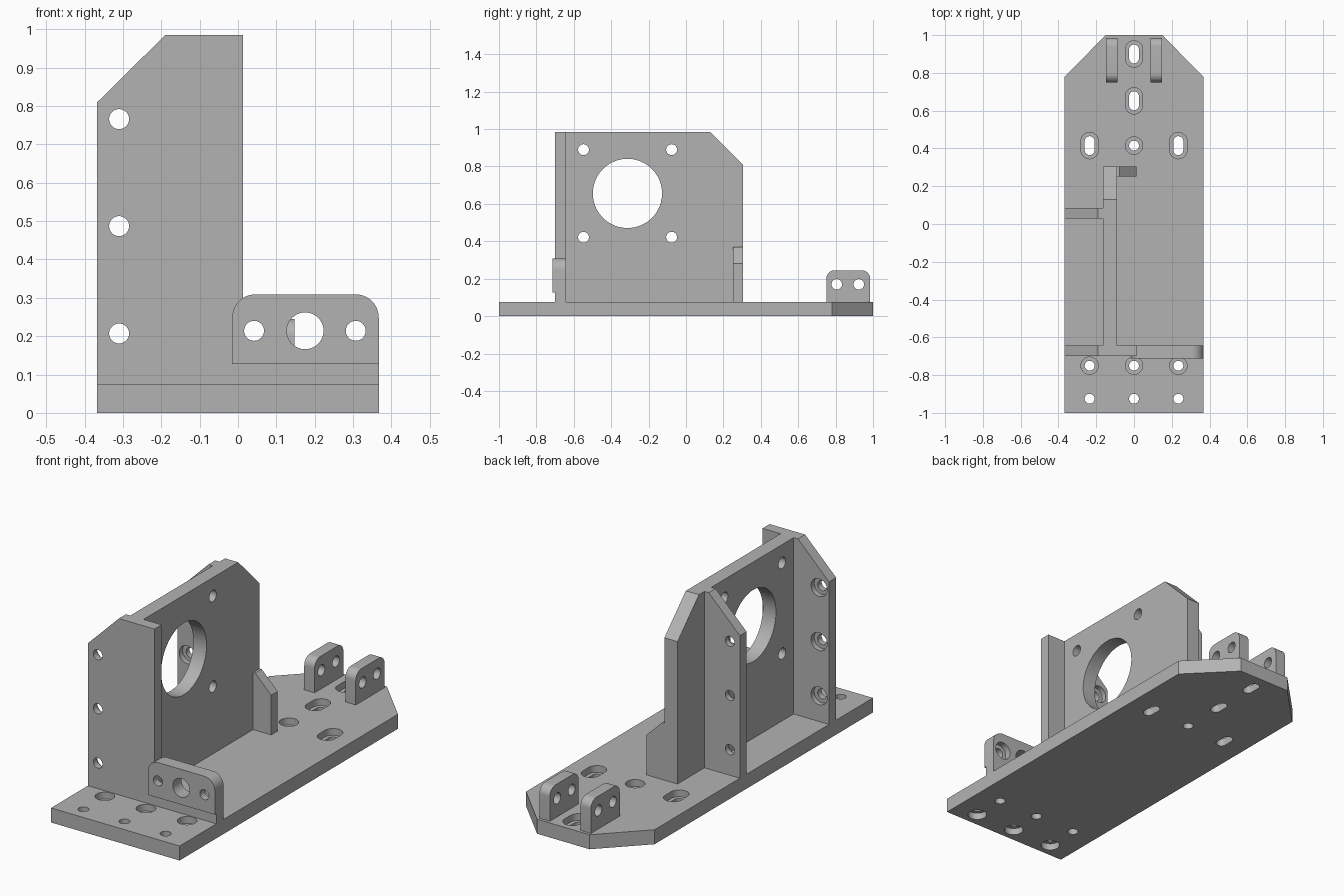
import bpy, bmesh, math

cube = bpy.data.objects.get("Cube")
if cube:
    bpy.data.objects.remove(cube, do_unlink=True)

grey = bpy.data.materials.new("machined grey")
grey.use_nodes = True
COLOUR = (0.45, 0.45, 0.45, 1)
grey.diffuse_color = COLOUR
grey.node_tree.nodes["Principled BSDF"].inputs["Base Color"].default_value = COLOUR

# Axis maps: outline (u, v) swept along w
AXES = {"x": lambda u, v, w: (w, u, v),
        "y": lambda u, v, w: (u, w, v),
        "z": lambda u, v, w: (u, v, w)}


def prisms(name, axis, outlines, lo, hi):
    """One object holding a straight extrusion of every outline."""
    place = AXES[axis]
    bm = bmesh.new()
    for outline in outlines:
        ends = [[bm.verts.new(place(u, v, w)) for u, v in outline] for w in (lo, hi)]
        bm.faces.new(ends[0])
        bm.faces.new(ends[1])
        n = len(outline)
        for i in range(n):
            j = (i + 1) % n
            bm.faces.new((ends[0][i], ends[0][j], ends[1][j], ends[1][i]))
    bmesh.ops.recalc_face_normals(bm, faces=bm.faces)
    mesh = bpy.data.meshes.new(name)
    bm.to_mesh(mesh)
    bm.free()
    mesh.materials.append(grey)
    obj = bpy.data.objects.new(name, mesh)
    bpy.context.collection.objects.link(obj)
    return obj


def rect(u0, u1, v0, v1):
    return [(u0, v0), (u1, v0), (u1, v1), (u0, v1)]


def arc(u, v, r, start, end, steps):
    return [(u + r * math.cos(a), v + r * math.sin(a))
            for a in (math.radians(start + (end - start) * i / steps) for i in range(steps + 1))]


def round_top(u0, u1, v0, v1, r):
    return ([(u0, v0), (u1, v0)] + arc(u1 - r, v1 - r, r, 0, 90, 10)
            + arc(u0 + r, v1 - r, r, 90, 180, 10))


def hole(u, v, r, half=0, steps=40):
    """Circle, or a slot along v when half is given."""
    if half:
        return arc(u, v + half, r, 0, 180, 16) + arc(u, v - half, r, 180, 360, 16)
    return arc(u, v, r, 0, 360, steps)[:-1]


def cut(obj, axis, outlines, lo, hi):
    """Subtract extruded outlines and bake the result."""
    cutter = prisms("cutter", axis, outlines, lo, hi)
    cutter.hide_render = True
    mod = obj.modifiers.new("holes", "BOOLEAN")
    mod.operation, mod.solver, mod.object = "DIFFERENCE", "EXACT", cutter
    graph = bpy.context.evaluated_depsgraph_get()
    baked = bpy.data.meshes.new_from_object(obj.evaluated_get(graph))
    obj.modifiers.clear()
    obj.data = baked
    bpy.data.objects.remove(cutter, do_unlink=True)


W, T, TOP = 0.367, 0.075, 0.985      # half width, base thickness, overall height
R, BORE = 0.026, 0.046               # screw hole and counterbore radii
parts = []

# Base plate with chamfered rear corners
base = prisms("base_plate", "z", [[(-W, -1), (W, -1), (W, 0.78), (0.15, 1), (-0.15, 1), (-W, 0.78)]], 0, T)
front_rows = [[(x, y) for x in (-0.235, 0, 0.235)] for y in (-0.75, -0.925)]
slots = [(0, 0.9), (0, 0.652), (-0.235, 0.415), (0.235, 0.415)]
cut(base, "z", [hole(x, y, R) for row in front_rows for x, y in row]
    + [hole(0, 0.415, R)] + [hole(x, y, R, 0.024) for x, y in slots], -0.1, 0.2)
cut(base, "z", [hole(x, y, BORE) for x, y in front_rows[0] + [(0, 0.415)]]
    + [hole(x, y, BORE, 0.024) for x, y in slots], 0.04, 0.2)
cut(base, "z", [hole(x, y, BORE) for x, y in front_rows[1]], -0.1, 0.035)
parts.append(base)

# Front plate and middle flange share a chamfer and a column of screws
column = [(-0.31, z) for z in (0.766, 0.487, 0.207)]
for name, right, y0, y1, bore in (("front_plate", 0.013, -0.7, -0.642, (-0.668, -0.5)),
                                  ("middle_flange", -0.165, 0.03, 0.085, (-0.1, 0.057))):
    plate = prisms(name, "y", [[(-W, T), (right, T), (right, TOP), (-0.19, TOP), (-W, 0.81)]], y0, y1)
    cut(plate, "y", [hole(x, z, R) for x, z in column], y0 - 0.1, y1 + 0.1)
    cut(plate, "y", [hole(x, z, BORE) for x, z in column], *bore)
    parts.append(plate)

# Motor web with large bore and four mounting holes
web = prisms("motor_web", "x", [[(-0.642, T), (0.305, T), (0.305, 0.81), (0.13, TOP), (-0.642, TOP)]], -0.165, -0.09)
cut(web, "x", [hole(-0.313, 0.656, 0.185, steps=72)]
    + [hole(y, z, 0.029) for y in (-0.548, -0.077) for z in (0.89, 0.422)], -0.3, 0.1)
parts.append(web)

# Small gusset at the rear of the web
parts.append(prisms("rear_gusset", "y", [[(-0.09, T), (0.013, T), (0.013, 0.28), (-0.078, 0.37), (-0.09, 0.37)]], 0.252, 0.305))

# Front bracket: narrow foot under a slightly thicker drilled head
parts.append(prisms("bracket_foot", "y", [rect(-0.015, W, T, 0.127)], -0.7, -0.642))
head = prisms("bracket_head", "y", [round_top(-0.015, W, 0.127, 0.309, 0.06)], -0.713, -0.642)
screws = [(0.042, 0.214), (0.307, 0.214)]
cut(head, "y", [hole(x, z, R) for x, z in screws] + [hole(0.175, 0.214, 0.048)], -0.9, -0.5)
cut(head, "y", [hole(x, z, BORE) for x, z in screws], -0.675, -0.5)
parts.append(head)

# Pair of rear lugs
for side, name in ((-1, "right_lug"), (1, "left_lug")):
    lo, hi = sorted((side * 0.088, side * 0.147))
    lug = prisms(name, "x", [round_top(0.75, 0.985, T, 0.245, 0.045)], lo, hi)
    cut(lug, "x", [hole(y, 0.17, 0.028) for y in (0.806, 0.924)], lo - 0.1, hi + 0.1)
    parts.append(lug)

# Smooth the bores, keep machined edges sharp
for part in parts:
    bpy.ops.object.select_all(action="DESELECT")
    part.select_set(True)
    bpy.context.view_layer.objects.active = part
    bpy.ops.object.shade_smooth_by_angle(angle=math.radians(30))
